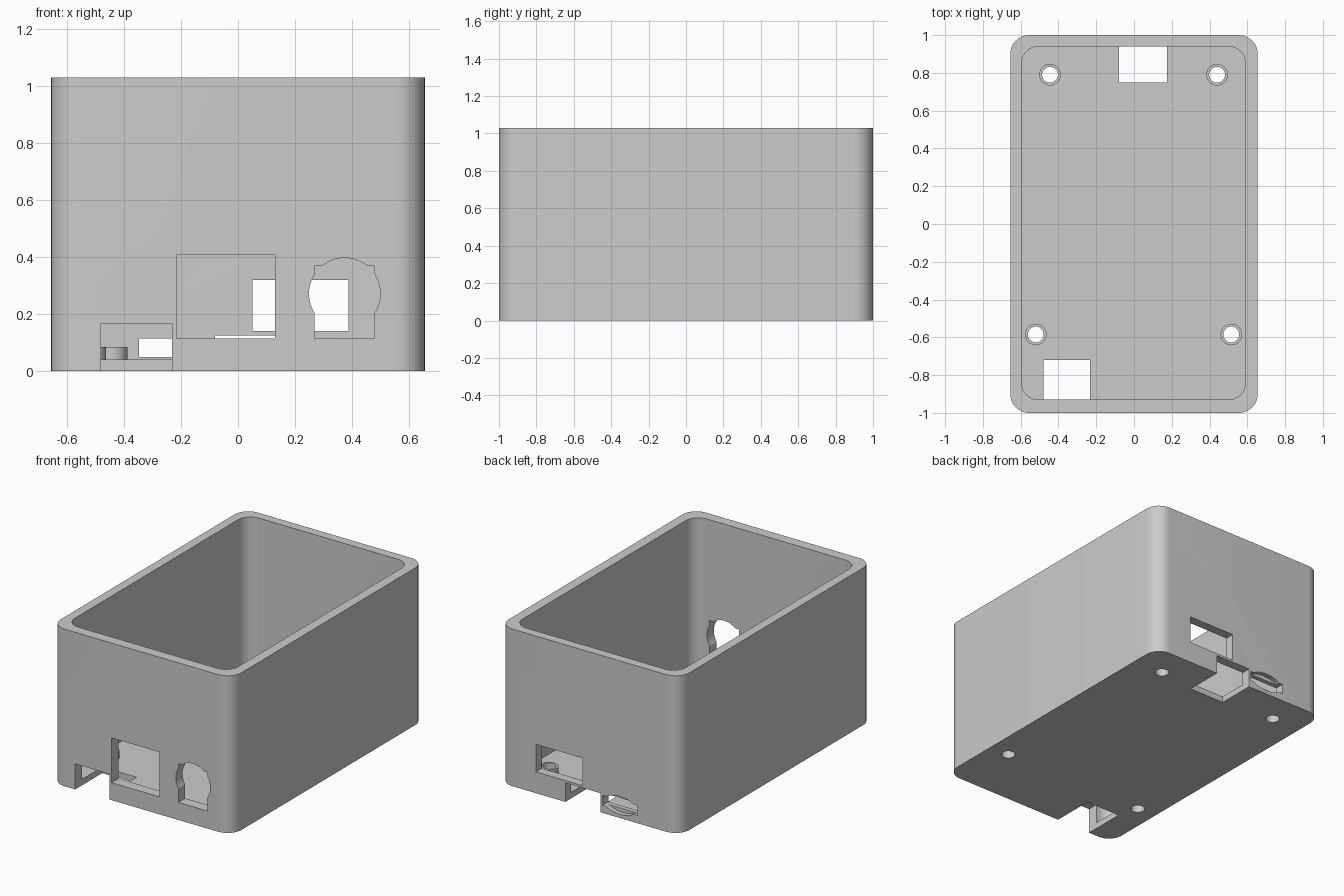
import bpy, bmesh
from math import pi, sin, cos
from mathutils import Vector

cube = bpy.data.objects.get("Cube")
if cube:
    bpy.data.objects.remove(cube, do_unlink=True)

plastic = bpy.data.materials.new("grey plastic")
plastic.use_nodes = True
grey = (0.6, 0.6, 0.6, 1)
plastic.diffuse_color = grey
plastic.node_tree.nodes["Principled BSDF"].inputs["Base Color"].default_value = grey


def prism(name, outline, low, high, axis="z"):
    """Extrude a closed outline along z, or an x/z outline along y."""
    bm = bmesh.new()
    place = (lambda u, v, w: (u, v, w)) if axis == "z" else (lambda u, v, w: (u, w, v))
    face = bm.faces.new([bm.verts.new(place(u, v, low)) for u, v in outline])
    grown = bmesh.ops.extrude_face_region(bm, geom=[face])
    moved = [g for g in grown["geom"] if isinstance(g, bmesh.types.BMVert)]
    bmesh.ops.translate(bm, verts=moved, vec=Vector(place(0, 0, high - low)))
    bmesh.ops.recalc_face_normals(bm, faces=bm.faces)
    mesh = bpy.data.meshes.new(name)
    bm.to_mesh(mesh)
    bm.free()
    mesh.materials.append(plastic)
    obj = bpy.data.objects.new(name, mesh)
    bpy.context.collection.objects.link(obj)
    return obj


def rectangle(x0, x1, y0, y1):
    return [(x0, y0), (x1, y0), (x1, y1), (x0, y1)]


def ellipse(cx, cy, rx, ry, n=48):
    return [(cx + rx * cos(2 * pi * i / n), cy + ry * sin(2 * pi * i / n)) for i in range(n)]


def rounded(x0, x1, y0, y1, r, n=12):
    corners = [(x1 - r, y1 - r), (x0 + r, y1 - r), (x0 + r, y0 + r), (x1 - r, y0 + r)]
    return [(cx + r * cos((q + i / n) * pi / 2), cy + r * sin((q + i / n) * pi / 2))
            for q, (cx, cy) in enumerate(corners) for i in range(n + 1)]


# Main box
case = prism("case", rounded(-0.655, 0.655, -1, 1, 0.1), 0, 1.03)


def combine(tool, operation="DIFFERENCE"):
    mod = case.modifiers.new(tool.name, "BOOLEAN")
    mod.operation, mod.solver, mod.object = operation, "EXACT", tool
    bpy.context.view_layer.objects.active = case
    bpy.ops.object.modifier_apply(modifier=mod.name)
    bpy.data.objects.remove(tool, do_unlink=True)


# Open cavity
combine(prism("cavity", rounded(-0.595, 0.59, -0.93, 0.94, 0.09), 0.04, 1.2))

# Hollow screw posts through the floor
for x, y in [(-0.445, 0.79), (0.44, 0.79), (-0.52, -0.585), (0.515, -0.585)]:
    combine(prism("post", ellipse(x, y, 0.057, 0.057), 0.02, 0.085), "UNION")
    combine(prism("screw_hole", ellipse(x, y, 0.042, 0.042), -0.1, 0.2))

# Notches that run through the wall and floor
combine(prism("front_notch", rectangle(-0.48, -0.232, -1.1, -0.72), -0.1, 0.167))
combine(prism("back_notch", rectangle(-0.08, 0.175, 0.75, 1.1), -0.1, 0.125))

# Front wall openings
combine(prism("front_window", rectangle(-0.216, 0.13, 0.115, 0.408), -1.1, -0.85, "y"))
combine(prism("round_port", ellipse(0.374, 0.272, 0.125, 0.125), -1.1, -0.85, "y"))
combine(prism("square_port", rectangle(0.268, 0.479, 0.115, 0.369), -1.1, -0.85, "y"))

# Back wall openings
combine(prism("back_window", rectangle(0.05, 0.387, 0.14, 0.32), 0.85, 1.1, "y"))
combine(prism("back_slot", rectangle(-0.347, -0.095, 0.05, 0.115), 0.85, 1.1, "y"))
combine(prism("slot_recess", ellipse(-0.221, 0.083, 0.12, 0.058), 0.97, 1.1, "y"))

# Smooth corners, crisp edges
bpy.ops.object.select_all(action="DESELECT")
case.select_set(True)
bpy.context.view_layer.objects.active = case
bpy.ops.object.shade_smooth_by_angle(angle=pi / 6)
